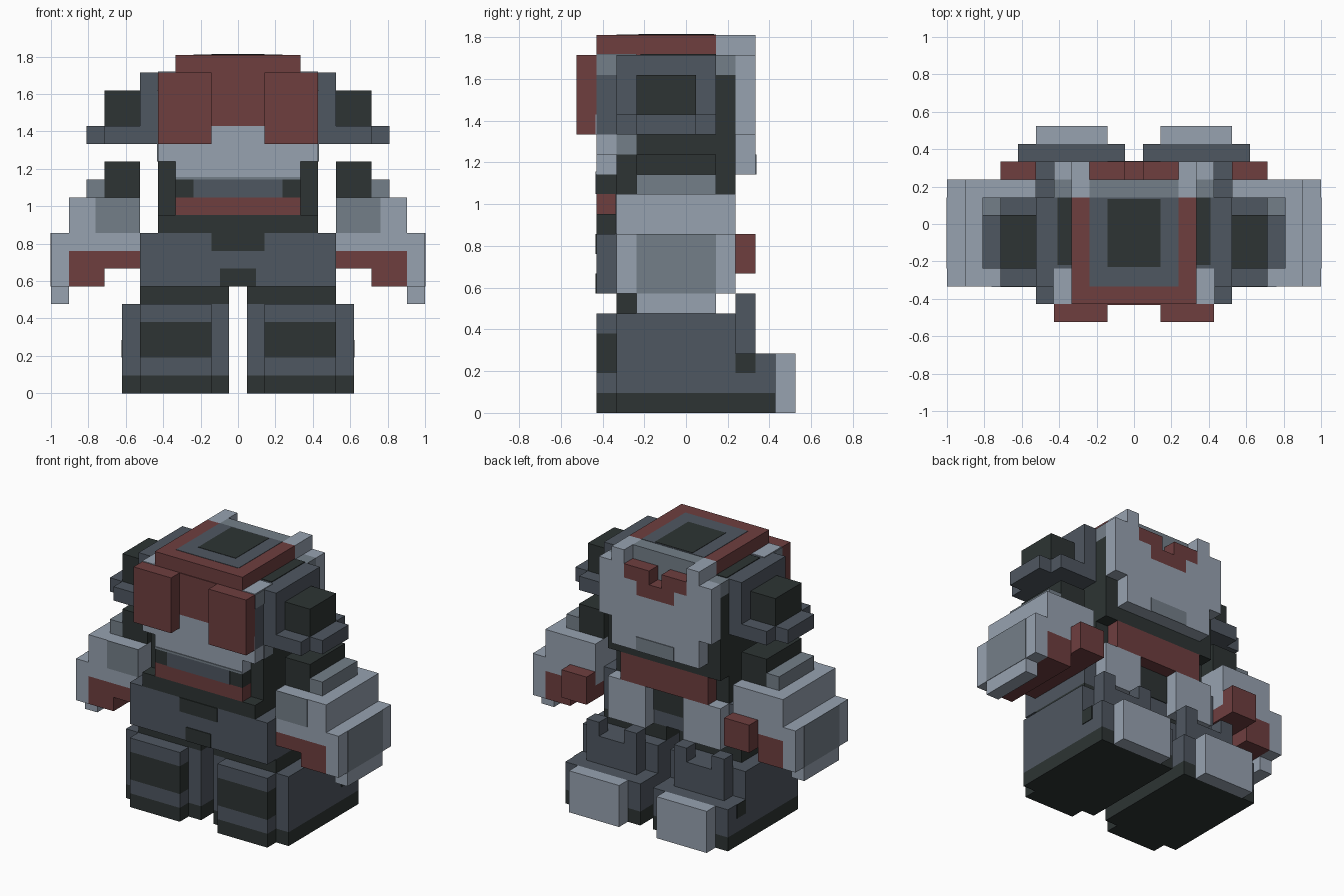
import bpy

if "Cube" in bpy.data.objects:
    bpy.data.objects.remove(bpy.data.objects["Cube"])

U = 2 / 21      # one block of the grid
T = 0.05        # thickness of a painted plate, in blocks


def srgb(r, g, b):
    f = lambda c: ((c / 255 + 0.055) / 1.055) ** 2.4 if c > 10 else c / 255 / 12.92
    return (f(r), f(g), f(b), 1)


def material(name, *rgb):
    m = bpy.data.materials.new(name)
    m.diffuse_color = srgb(*rgb)
    m.use_nodes = True
    m.node_tree.nodes["Principled BSDF"].inputs["Base Color"].default_value = m.diffuse_color
    return m


DARK = material("charcoal", 45, 52, 51)
SLATE = material("slate grey", 79, 87, 97)
MID = material("mid grey", 116, 127, 137)
LIGHT = material("light grey", 151, 162, 176)
RED = material("dull red", 110, 62, 63)


def box(name, mat, x, y, z):
    """Axis-aligned block from (min, max) pairs in grid units."""
    v = [(a * U, b * U, c * U) for c in z for b in y for a in x]
    f = [(0, 2, 3, 1), (4, 5, 7, 6), (0, 1, 5, 4),
         (2, 6, 7, 3), (0, 4, 6, 2), (1, 3, 7, 5)]
    me = bpy.data.meshes.new(name)
    me.from_pydata(v, [], f)
    me.materials.append(mat)
    ob = bpy.data.objects.new(name, me)
    bpy.context.collection.objects.link(ob)


def pair(name, mat, x, y, z):
    """Block on the right plus its mirror on the left."""
    box(name + "_right", mat, x, y, z)
    box(name + "_left", mat, (-x[1], -x[0]), y, z)


def mid(w):
    return (-w, w)


# Legs and feet
pair("sole", DARK, (.5, 6.5), (-3.5, 4.5), (0, 1))
pair("leg", SLATE, (.5, 6.5), (-3.5, 2.5), (1, 5))
pair("foot", SLATE, (.5, 6.5), (2.5, 4.5), (1, 3))
pair("toe_cap", LIGHT, (1.5, 5.5), (4.5, 5.5), (0, 3))
pair("knee_plate", SLATE, (1.5, 5.5), (2.5, 3.5), (3, 5))
pair("knee_inner_post", SLATE, (1.5, 2.5), (2.5, 3.5), (5, 6))
pair("knee_outer_post", SLATE, (4.5, 5.5), (2.5, 3.5), (5, 6))
pair("ankle_mark", DARK, (6.5, 6.5 + T), (2.5, 3.5), (2, 3))
for n, m, z in (("heel", DARK, (0, 1)), ("lower_calf", SLATE, (1, 2)),
                ("calf_stripe", DARK, (2, 4)), ("upper_calf", SLATE, (4, 5))):
    pair(n, m, (1.5, 5.5), (-4.5, -3.5), z)
pair("thigh", DARK, (.5, 5.5), (-3.5, 1.5), (5, 6))

# Waist
box("waist", SLATE, mid(5.5), (-4.5, 1.5), (6, 9))
box("waist_back_panel", DARK, mid(1.5), (-4.5 - T, -4.5), (8, 9))
box("waist_back_notch", DARK, mid(1), (-4.5 - T, -4.5), (6, 7))
pair("hip_panel", LIGHT, (1.5, 4.5), (1.5, 2.5), (6, 9))
box("groin_panel", DARK, mid(1.5), (1.5, 1.5 + T), (7, 9))

# Torso
box("lower_torso", DARK, mid(4.5), (-3.5, 1.5), (9, 11))
box("upper_torso", DARK, mid(4.5), (-3.5, 2.5), (11, 14))
box("chest_band", RED, mid(3.5), (1.5, 2.5), (9, 11))
box("back_base", DARK, mid(4.5), (-4.5, -3.5), (9, 10))
box("back_band", RED, mid(3.5), (-4.5, -3.5), (10, 11))
box("back_recess", DARK, mid(3.5), (-4.5, -3.5), (11, 12))
box("back_vent", SLATE, mid(2.5), (-4.5 - T, -4.5), (11, 12))

# Neck guard behind the head
box("neck_guard", LIGHT, mid(3.5), (-4.5, -3.5), (12, 14))
pair("neck_guard_side", LIGHT, (3.5, 4.5), (-4.5, -3.5), (13, 14))
pair("neck_guard_wing", MID, (4.5, 4.5 + T), (-3.5, -2.5), (13, 14))
box("neck_guard_trim", MID, mid(3.5), (-4.5 - T, -4.5), (12, 12.15))

# Head
box("head", SLATE, mid(4.5), (-4.5, 1.5), (14, 18))
box("head_back_lower", LIGHT, mid(4.5), (-4.5 - T, -4.5), (14, 15))
box("head_back_upper", RED, mid(4.5), (-4.5 - T, -4.5), (15, 18))
pair("back_fin", RED, (1.5, 4.5), (-5.5, -4.5 - T), (14, 18))
pair("head_top_corner", LIGHT, (3.5, 4.5), (-4.5, -2.5), (18, 18 + T))
pair("head_side_corner", MID, (4.5, 4.5 + T), (-4.5, -3.5), (17, 18))
pair("head_top_mark", DARK, (3.5, 4.3), (-2.3, 1.5), (18, 18 + T))
pair("head_side", SLATE, (4.5, 5.5), (-3.5, 1.5), (14, 18))
box("cap", RED, mid(3.5), (-4.5, 1.5), (18, 19))
box("cap_panel", SLATE, mid(2.5), (-3.5, 1.5), (19, 19 + T / 2))
box("cap_hatch", DARK, mid(1.5), (-2.4, 1.4), (19 + T / 2, 19 + T))

# Ears
pair("ear_block", DARK, (5.5, 7.5), (-2.5, .5), (15, 17))
pair("ear_shelf", SLATE, (5.5, 7.5), (-3.5, 1.5), (14, 15))
pair("ear_tip", SLATE, (7.5, 8.5), (-2.5, .5), (14, 15))

# Face
box("face_core", DARK, mid(4.5), (1.5, 2.5), (14, 17))
box("brow_core", MID, mid(4.5), (1.5, 2.5), (17, 18))
box("brow_bar", MID, mid(2.5), (1.5, 2.5), (18, 19))
pair("horn", LIGHT, (2.5, 3.5), (1.5, 3.5), (18, 19))
box("jaw", LIGHT, mid(3.5), (2.5, 3.5), (12, 14))
box("jaw_mark", MID, mid(1.5), (3.5, 3.5 + T), (12, 13))
box("face_plate", LIGHT, mid(4.5), (2.5, 3.5), (14, 16))
pair("cheek", LIGHT, (2.5, 4.5), (2.5, 3.5), (16, 18))
pair("brow_inner", LIGHT, (1.5, 2.5), (2.5, 3.5), (16, 17))
pair("brow_crest", RED, (.5, 2.5), (2.5, 3.5), (17, 18))
box("crest_point", RED, mid(1.5), (2.5, 3.5), (16, 17))

# Arms
pair("shoulder", DARK, (5.5, 7.5), (-2.5, 1.5), (11, 13))
pair("shoulder_step", MID, (7.5, 8.5), (-2.5, 1.5), (11, 12))
pair("arm", LIGHT, (5.5, 9.5), (-3.5, 2.5), (8, 11))
pair("arm_mark", MID, (5.5, 8), (-3.5 - T, -3.5), (9, 11))
pair("inner_hand", RED, (5.5, 7.5), (-3.5, 2.5), (7, 8))
pair("outer_hand", RED, (7.5, 9.5), (-3.5, 2.5), (6, 8))
pair("fist", RED, (5.5, 7.5), (2.5, 3.5), (7, 9))
pair("arm_guard", LIGHT, (9.5, 10.5), (-3.5, 2.5), (6, 9))
pair("arm_guard_tip", LIGHT, (9.5, 10.5), (-2.5, 1.5), (5, 6))
pair("arm_guard_panel", MID, (10.5, 10.5 + T / 2), (-2.5, 1.5), (6, 9))
